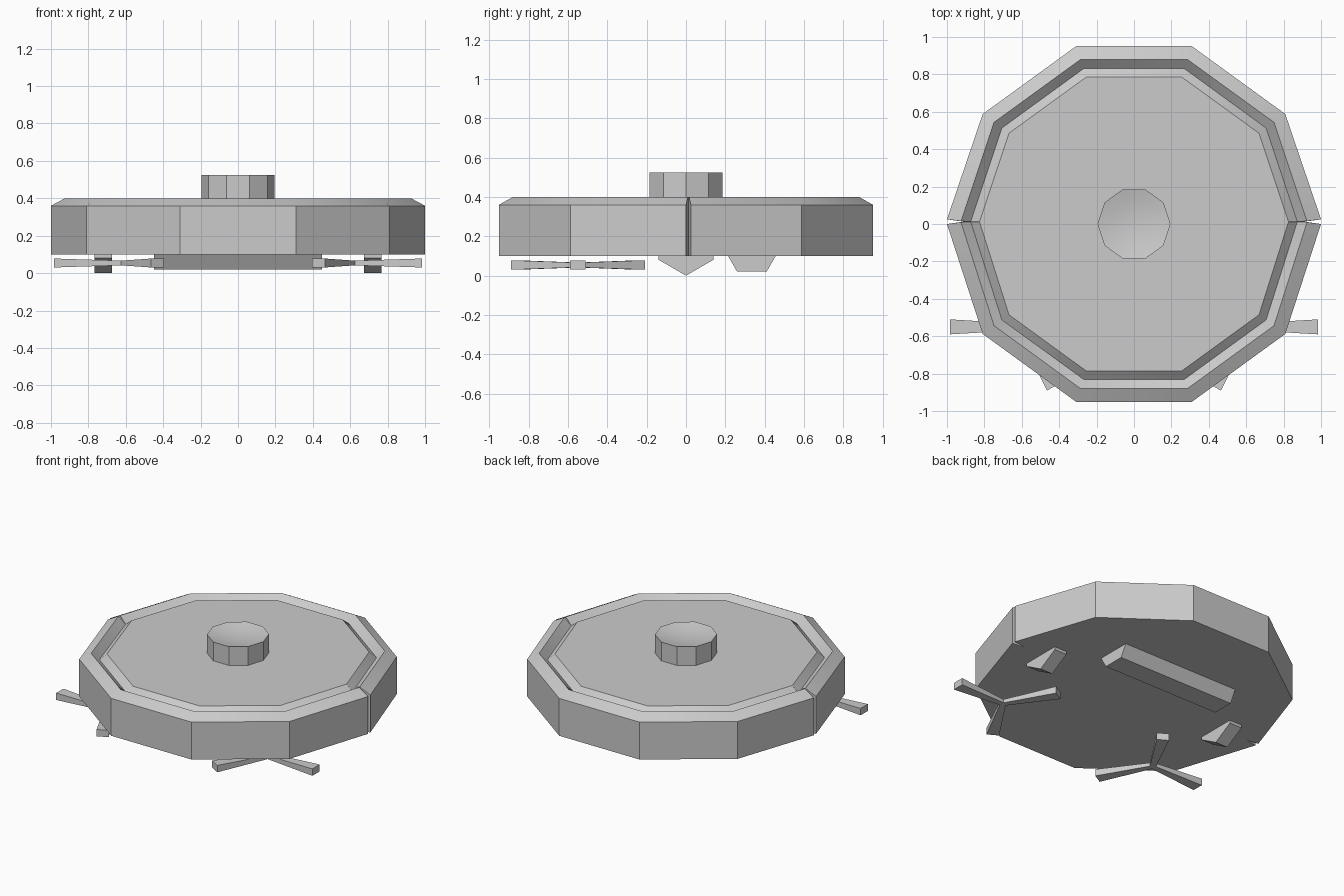
import bpy, bmesh
from math import sin, cos, pi, radians
from mathutils import Vector, Matrix

cube = bpy.data.objects.get("Cube")
if cube:
    bpy.data.objects.remove(cube)

grey = bpy.data.materials.new("plain grey")
grey.use_nodes = True
grey.diffuse_color = (0.6, 0.6, 0.6, 1)
grey.node_tree.nodes["Principled BSDF"].inputs["Base Color"].default_value = (0.6, 0.6, 0.6, 1)


def finish(name, bm, smooth=False):
    bmesh.ops.recalc_face_normals(bm, faces=bm.faces)
    mesh = bpy.data.meshes.new(name)
    bm.to_mesh(mesh)
    bm.free()
    mesh.materials.append(grey)
    obj = bpy.data.objects.new(name, mesh)
    bpy.context.collection.objects.link(obj)
    if smooth:
        bpy.ops.object.select_all(action='DESELECT')
        obj.select_set(True)
        bpy.context.view_layer.objects.active = obj
        bpy.ops.object.shade_smooth_by_angle(angle=radians(30))
    return obj


def loft(bm, loops):
    """Skin a stack of equal loops, closing both ends."""
    rings = [[bm.verts.new(p) for p in loop] for loop in loops]
    for a, b in zip(rings, rings[1:]):
        for i in range(len(a)):
            j = (i + 1) % len(a)
            bm.faces.new((a[i], a[j], b[j], b[i]))
    bm.faces.new(rings[0][::-1])
    bm.faces.new(rings[-1])
    return rings


def polygon(r, z, n=10):
    return [Vector((r * cos(2 * pi * i / n), r * sin(2 * pi * i / n), z)) for i in range(n)]


def shell_loop(r, z):
    """Ten-sided loop with a thin notch at each side, where the bumper meets the shell."""
    half = 0.0125 * max(0.05, (r - 0.9) / 0.1)
    depth = min(r - 0.002, 0.91)
    loop = []
    for i, p in enumerate(polygon(r, z)):
        if i % 5:
            loop.append(p)
        else:
            s = 1 if i == 0 else -1
            loop += [Vector((s * x, 0.0125 + s * y, z))
                     for x, y in ((r, -half), (depth, 0), (r, half))]
    return loop


# Shell: wall, sloped rim and a V groove around the lid
bm = bmesh.new()
loft(bm, [shell_loop(r, z) for r, z in
          ((1, 0.10), (1, 0.36), (0.925, 0.40), (0.873, 0.355), (0.826, 0.395))])
finish("body", bm, smooth=True)

# Round button with a dished top
bm = bmesh.new()
rings = loft(bm, [polygon(r, z) for r, z in ((0.195, 0.38), (0.195, 0.525), (0.13, 0.51))])
cap = next(f for f in bm.faces if len(f.verts) == 10 and f.calc_center_median().z > 0.5)
bmesh.ops.poke(bm, faces=[cap], offset=0)
for v in bm.verts:
    if v.co.xy.length < 0.01:
        v.co.z = 0.495
finish("top_button", bm, smooth=True)


def roller(name, radius, length, location, turn):
    """Six-sided roller lying along x."""
    bm = bmesh.new()
    bmesh.ops.create_cone(bm, cap_ends=True, segments=6, radius1=radius, radius2=radius,
                          depth=length, matrix=Matrix.Translation(location)
                          @ Matrix.Rotation(pi / 2, 4, 'Y') @ Matrix.Rotation(turn, 4, 'Z'))
    # Point or flat downwards, as chosen by the turn
    finish(name, bm)


# Find which turn puts a corner down: the cone starts with a corner on its local y axis
roller("main_brush", 0.15, 0.9, (0, 0.335, 0.15), 0)
for side, s in (("left", 1), ("right", -1)):
    roller(side + "_wheel", 0.16, 0.095, (s * 0.72, 0, 0.16), pi / 6)

# Three-armed sweepers under the front corners
for side, s in (("left", 1), ("right", -1)):
    bm = bmesh.new()
    place = Matrix.Translation((s * 0.615, -0.55, 0.054))
    for k in range(3):
        spin = Matrix.Rotation((0 if s > 0 else pi) + k * 2 * pi / 3, 4, 'Z')
        loft(bm, [[place @ spin @ Vector((x, w * a, h * b))
                   for a, b in ((-1, -1), (1, -1), (1, 1), (-1, 1))]
                  for x, w, h in ((0, 0.018, 0.012), (0.37, 0.04, 0.024))])
    finish(side + "_sweeper", bm)
